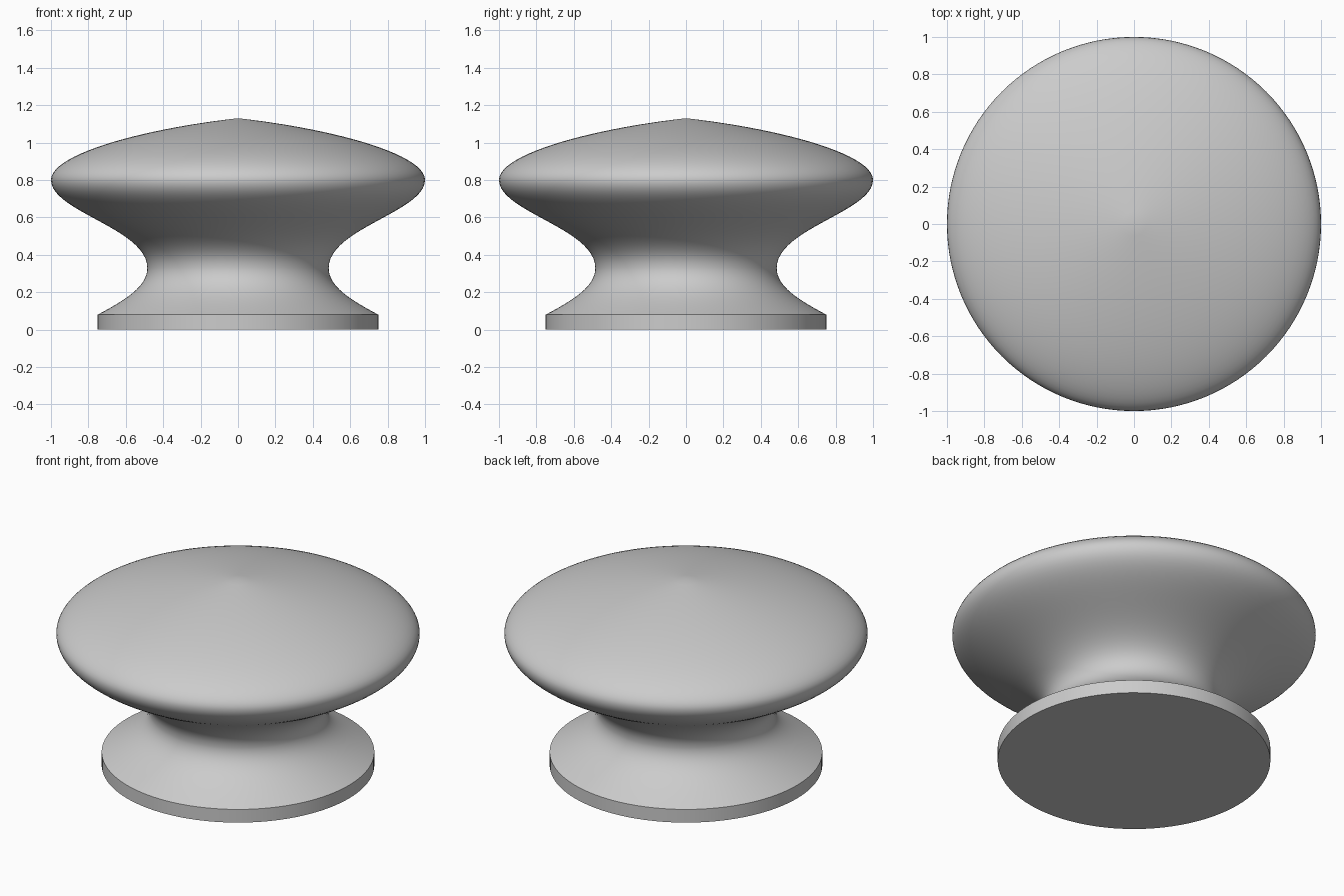
import bpy, bmesh, math
from mathutils import Vector
from mathutils.geometry import interpolate_bezier

cube = bpy.data.objects.get("Cube")
if cube:
    bpy.data.objects.remove(cube, do_unlink=True)

SIDES = 128
STEPS = 24

# Plain grey finish
grey = bpy.data.materials.new("plain_grey")
grey.use_nodes = True
colour = (0.6, 0.6, 0.6, 1)
grey.diffuse_color = colour
grey.node_tree.nodes["Principled BSDF"].inputs["Base Color"].default_value = colour

# Profile: flat foot, flared base, waist, rim and pointed cap
curves = [
    [(0.75, 0.08), (0.60, 0.16), (0.485, 0.23), (0.485, 0.33)],
    [(0.485, 0.33), (0.485, 0.54), (1.0, 0.63), (1.0, 0.80)],
    [(1.0, 0.80), (1.0, 0.94), (0.5, 1.075), (0.0, 1.13)],
]
profile = [Vector((0, 0, 0)), Vector((0.75, 0, 0)), Vector((0.75, 0, 0.08))]
for curve in curves:
    points = [Vector((x, 0, z)) for x, z in curve]
    profile += interpolate_bezier(*points, STEPS)[1:]

# Knob: spin the profile around the upright axis
bm = bmesh.new()
verts = [bm.verts.new(p) for p in profile]
edges = [bm.edges.new(pair) for pair in zip(verts, verts[1:])]
bmesh.ops.spin(bm, geom=verts + edges, cent=(0, 0, 0), axis=(0, 0, 1),
               angle=math.tau, steps=SIDES, use_merge=True)
bmesh.ops.remove_doubles(bm, verts=bm.verts, dist=0.0001)
bmesh.ops.recalc_face_normals(bm, faces=bm.faces)
mesh = bpy.data.meshes.new("knob")
bm.to_mesh(mesh)
bm.free()
mesh.materials.append(grey)
knob = bpy.data.objects.new("knob", mesh)
bpy.context.collection.objects.link(knob)

# Smooth shading with crisp foot edges
bpy.ops.object.select_all(action="DESELECT")
knob.select_set(True)
bpy.context.view_layer.objects.active = knob
bpy.ops.object.shade_smooth_by_angle(angle=math.radians(30))
